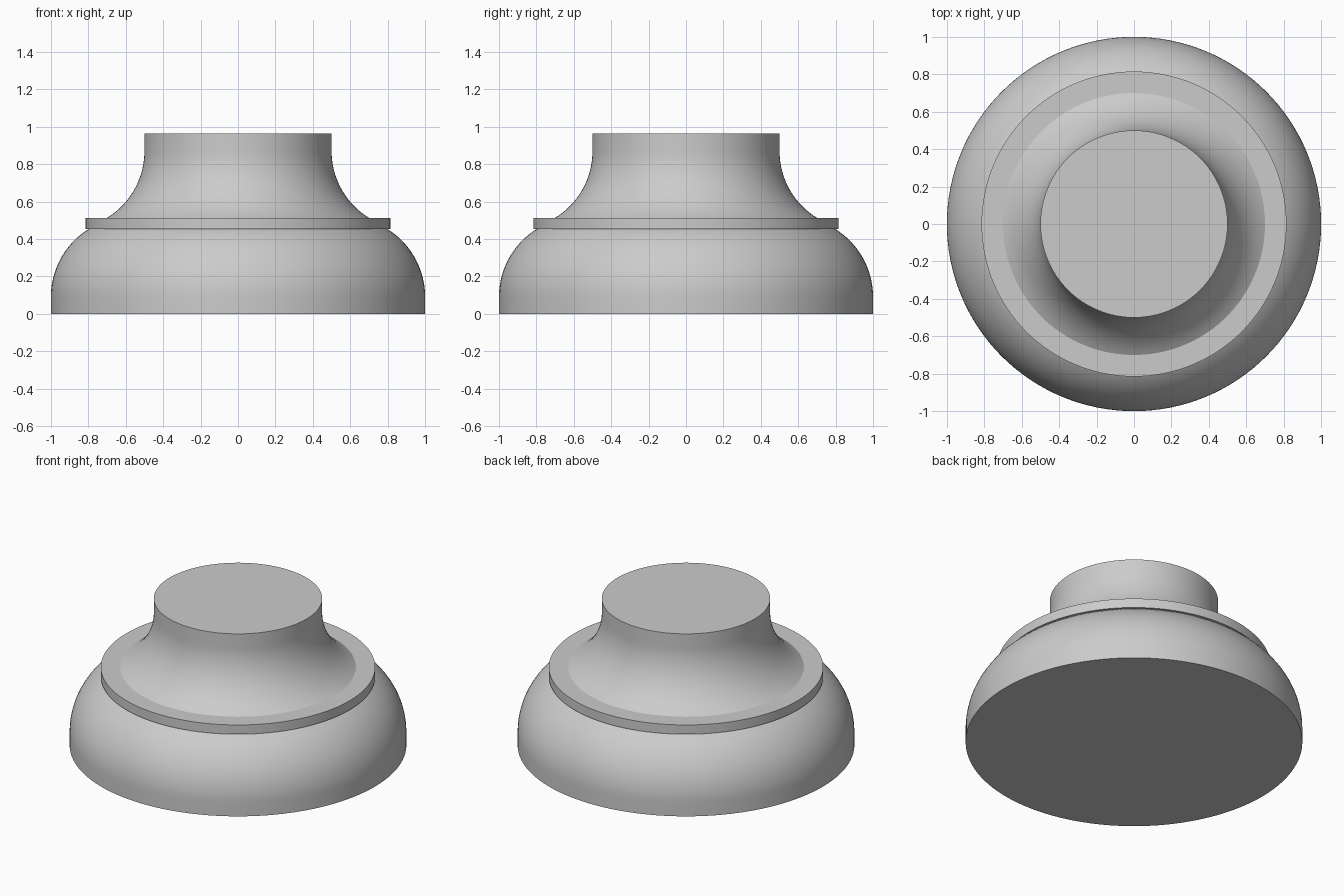
import bpy
import bmesh
from math import asin, cos, sin, tau, radians

SEGMENTS = 128
ARC_STEPS = 20

cube = bpy.data.objects.get("Cube")
if cube:
    bpy.data.objects.remove(cube, do_unlink=True)

grey = bpy.data.materials.new("plain_grey")
grey.use_nodes = True
colour = (0.6, 0.6, 0.6, 1)
grey.diffuse_color = colour
grey.node_tree.nodes["Principled BSDF"].inputs["Base Color"].default_value = colour


def flank(wall, end, z_wall, z_end):
    """Arc that leaves a vertical wall tangentially and reaches (end, z_end)."""
    dx, dz = end - wall, z_end - z_wall
    radius = (dx * dx + dz * dz) / (2 * abs(dx))
    side = 1 if dx > 0 else -1
    sweep = asin(dz / radius)
    return [(wall + side * radius * (1 - cos(sweep * i / ARC_STEPS)),
             z_wall + radius * sin(sweep * i / ARC_STEPS))
            for i in range(ARC_STEPS + 1)]


def lathe(name, profile):
    """Closed solid of revolution around z, profile running upward."""
    bm = bmesh.new()
    rings = [[bm.verts.new((r * cos(tau * k / SEGMENTS), r * sin(tau * k / SEGMENTS), z))
              for k in range(SEGMENTS)] for r, z in profile]
    for low, high in zip(rings, rings[1:]):
        for k in range(SEGMENTS):
            n = (k + 1) % SEGMENTS
            bm.faces.new((low[k], low[n], high[n], high[k]))
    bm.faces.new(rings[0][::-1])
    bm.faces.new(rings[-1])
    mesh = bpy.data.meshes.new(name)
    bm.to_mesh(mesh)
    bm.free()
    mesh.materials.append(grey)
    obj = bpy.data.objects.new(name, mesh)
    bpy.context.collection.objects.link(obj)
    bpy.ops.object.select_all(action="DESELECT")
    obj.select_set(True)
    bpy.context.view_layer.objects.active = obj
    bpy.ops.object.shade_smooth_by_angle(angle=radians(30))


# Domed base with a short straight foot
lathe("base", [(1, 0)] + flank(1, 0.8, 0.09, 0.452))

# Flat collar overhanging the dome
lathe("collar", [(0.815, 0.452), (0.815, 0.513)])

# Flared neck sweeping up into a straight rim
lathe("neck", flank(0.5, 0.7, 0.87, 0.513)[::-1] + [(0.5, 0.963)])
